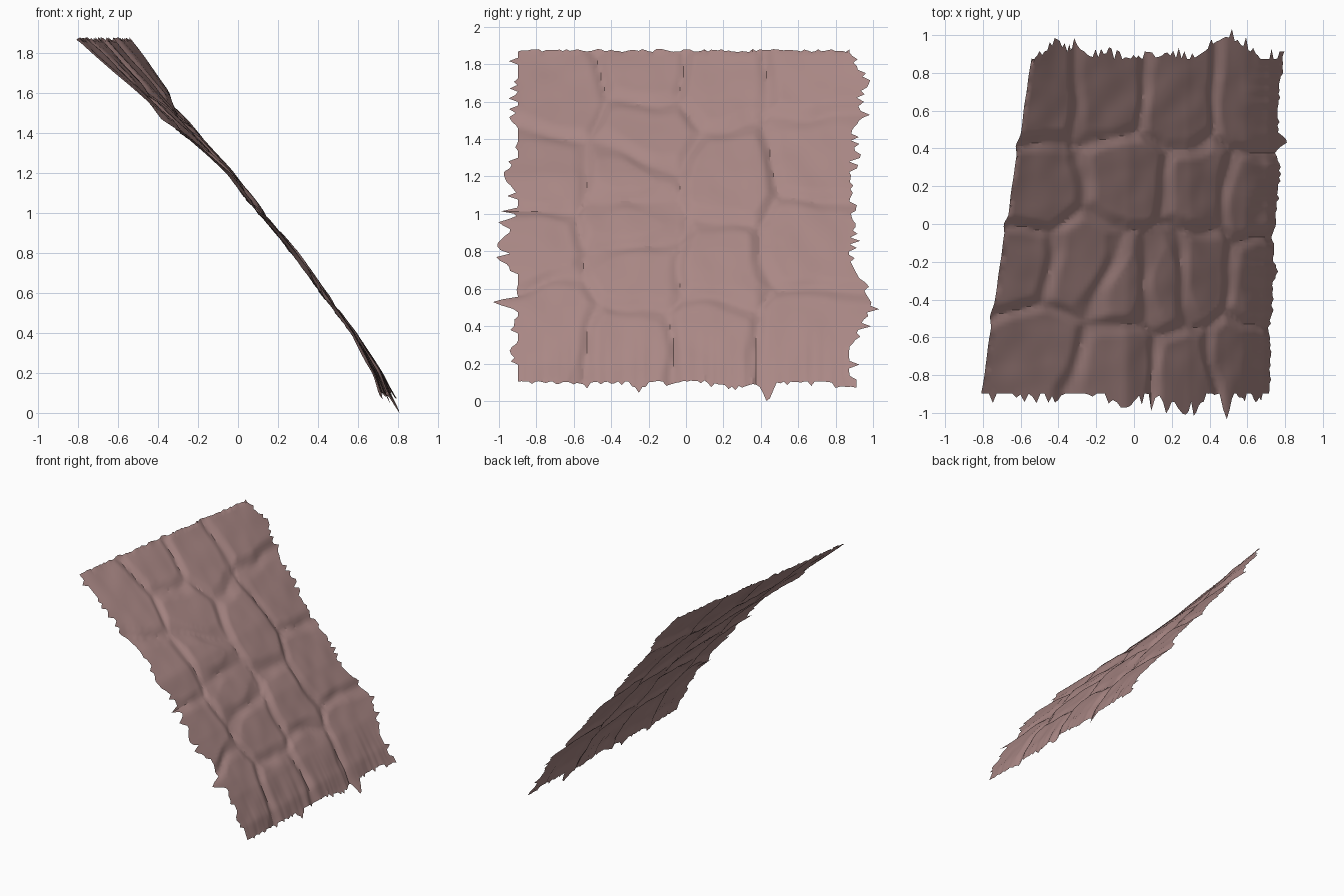
import bpy, bmesh, random
from mathutils import Vector, noise

random.seed(4)
cube = bpy.data.objects.get("Cube")
if cube:
    bpy.data.objects.remove(cube)

# Side profile of the slope: (z, x)
PROFILE = [(0.0, 0.80), (0.1, 0.75), (0.2, 0.71), (0.4, 0.59), (0.6, 0.44), (0.8, 0.295),
           (1.0, 0.13), (1.2, -0.03), (1.4, -0.225), (1.6, -0.42), (1.9, -0.70)]

# Rock slabs: centre y, centre z, height offset
SLABS = [(.25, 1.2, .01), (.2, .73, .01), (-.3, 1.17, .005), (-.3, .97, 0), (-.25, .7, 0),
         (-.8, .85, .004), (-.2, 1.42, .004), (-.65, 1.65, 0), (-.75, 1.2, -.004),
         (.2, 1.72, .004), (.7, 1.75, .01), (.7, 1.3, -.005), (.65, .85, -.005),
         (.15, .33, .006), (.62, .35, 0), (-.3, .3, 0), (-.7, .4, 0), (-.2, 1.78, 0)]

# Large torn points on each border: position, reach, half width
TEARS = {
    "front": [(1.2, .08, .1), (1.02, .10, .02), (.94, .10, .05), (.84, .11, .09),
              (.75, .11, .05), (.52, .12, .04), (.27, .05, .04)],
    "back": [(1.69, .09, .14), (1.54, .07, .12), (1.35, .03, .06), (.95, .02, .1),
             (.52, .12, .24), (.34, .06, .04), (.1, .04, .04)],
    "bottom": [(.45, .115, .05), (-.24, .05, .05), (.27, .03, .15), (.85, .02, .1)],
}


def slope_x(z):
    for (z0, x0), (z1, x1) in zip(PROFILE, PROFILE[1:]):
        if z <= z1:
            break
    return x0 + (x1 - x0) * (z - z0) / (z1 - z0)


def reach(border, p):
    return max(r * max(0, 1 - abs(p - c) / w) for c, r, w in TEARS[border])


def relief(y, z):
    """Flat topped slabs with sloping sides and grooves between them."""
    warp = noise.noise(Vector((y * 4, z * 4, 3))) * 0.05
    y, z = y + warp, z - warp
    near = sorted((((y - a) ** 2 + (z - b) ** 2) ** 0.5, h) for a, b, h in SLABS)
    rise = min(1, (near[1][0] - near[0][0]) / 0.1)
    mean = (near[0][1] + near[1][1]) / 2
    return -0.012 + 0.02 * rise + mean + (near[0][1] - mean) * rise


N = 96
rough = {side: [random.random() ** 5 * 0.06 for _ in range(N + 1)] for side in TEARS}
teeth = [random.uniform(-1, 1) for _ in range(N + 1)]
normal = Vector((0.77, 0, 0.64))

# Sloping rock sheet
bm = bmesh.new()
grid = []
for j in range(N + 1):
    row = []
    for i in range(N + 1):
        u, v = 2 * i / N - 1, j / N
        y, z = u * 0.885, 0.1 + v * 1.77
        # torn borders
        side = "back" if u > 0 else "front"
        fade = max(0, (abs(u) - 0.92) / 0.08)
        out = fade * reach(side, z) + (rough[side][j] if i in (0, N) else 0)
        low = max(0, (0.06 - v) / 0.06)
        drop = low * reach("bottom", y) + (rough["bottom"][i] * 0.5 if j == 0 else 0)
        ny, nz = y + (out if u > 0 else -out), z - drop
        # twist toward the top and foot, slabs and fine roughness
        twist = 0.145 * y * max(0, (nz - 1.2) / 0.67) + 0.04 * y * max(0, 1 - nz / 0.5)
        bump = relief(y, z) + 0.006 * noise.noise(Vector((y * 7, z * 7, 0)))
        if z < 0.42:
            bump += 0.005 * teeth[i] * (1 - z / 0.42)
        p = Vector((slope_x(nz) + twist, ny, nz)) + normal * bump
        if j == N:
            p.z = 1.875 + 0.008 * teeth[i]
        p.z = min(p.z, 1.885)
        row.append(bm.verts.new(p))
    grid.append(row)
for a, b in zip(grid, grid[1:]):
    for i in range(N):
        bm.faces.new((a[i], a[i + 1], b[i + 1], b[i]))
bmesh.ops.triangulate(bm, faces=bm.faces[:])

# Stand the sheet on the ground and centre it
for k in range(3):
    values = [vert.co[k] for vert in bm.verts]
    shift = min(values) if k == 2 else (min(values) + max(values)) / 2
    for vert in bm.verts:
        vert.co[k] -= shift

mesh = bpy.data.meshes.new("rock_slope")
bm.to_mesh(mesh)
bm.free()
rock = bpy.data.objects.new("rock_slope", mesh)
bpy.context.collection.objects.link(rock)

# Dusty rose stone
stone = bpy.data.materials.new("dusty_rose_stone")
stone.use_nodes = True
color = (0.40, 0.245, 0.235, 1)
stone.diffuse_color = color
shader = next(n for n in stone.node_tree.nodes if n.type == "BSDF_PRINCIPLED")
shader.inputs["Base Color"].default_value = color
mesh.materials.append(stone)

bpy.ops.object.select_all(action="DESELECT")
rock.select_set(True)
bpy.context.view_layer.objects.active = rock
bpy.ops.object.shade_smooth_by_angle(angle=0.5)
